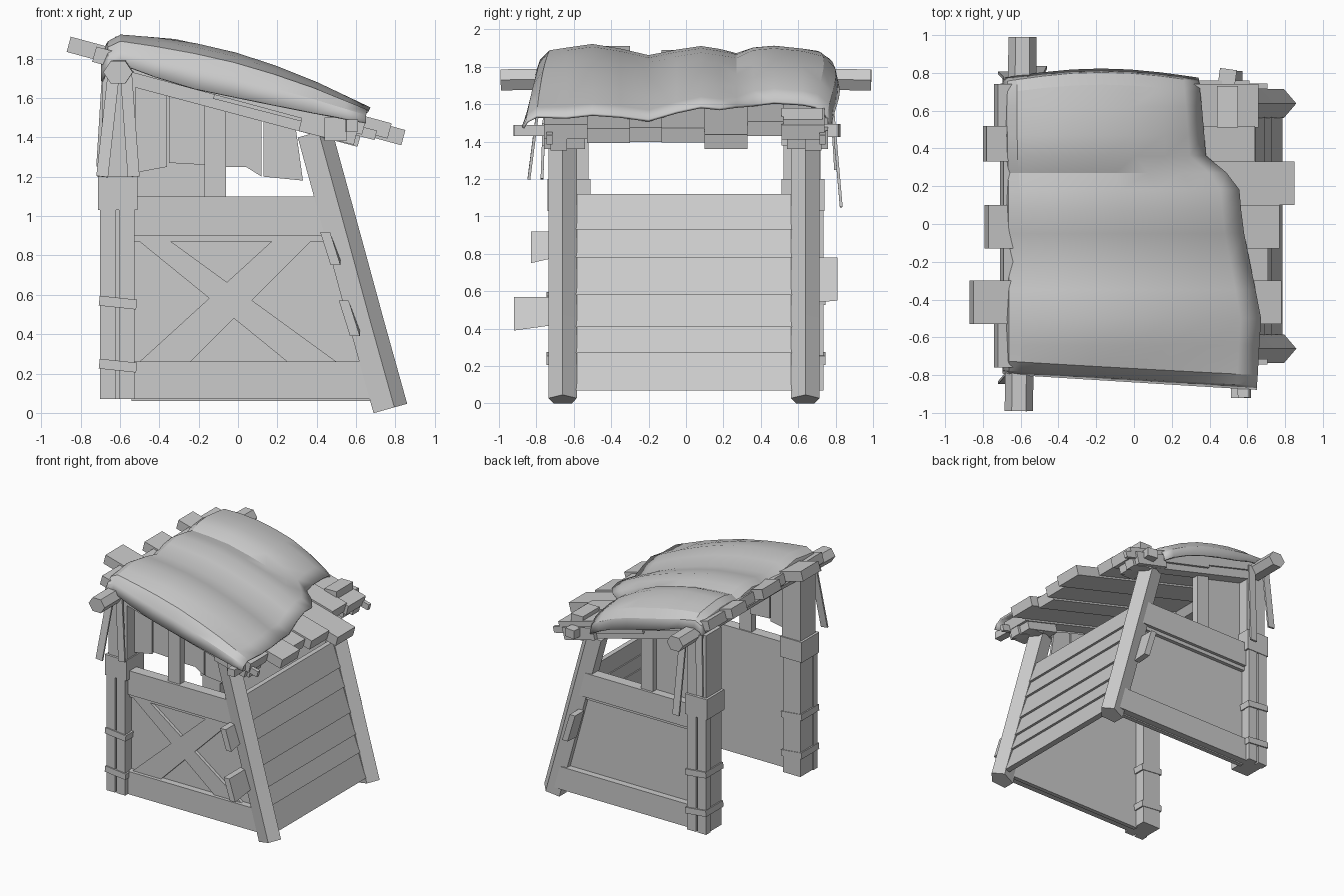
import bpy, bmesh, math
from mathutils import Vector

cube = bpy.data.objects.get("Cube")
if cube:
    bpy.data.objects.remove(cube, do_unlink=True)

GREY = (0.6, 0.6, 0.6, 1)
mat = bpy.data.materials.new("weathered grey")
mat.use_nodes = True
mat.diffuse_color = GREY
mat.node_tree.nodes["Principled BSDF"].inputs["Base Color"].default_value = GREY


def loft(name, rings, closed=True):
    """Skin a row of vertex rings; closed rings get end caps."""
    bm = bmesh.new()
    rows = [[bm.verts.new(p) for p in ring] for ring in rings]
    n = len(rows[0])
    for a, b in zip(rows, rows[1:]):
        for i in range(n if closed else n - 1):
            j = (i + 1) % n
            bm.faces.new((a[i], a[j], b[j], b[i]))
    if closed:
        bm.faces.new(rows[0])
        bm.faces.new(rows[-1])
    bmesh.ops.recalc_face_normals(bm, faces=bm.faces)
    me = bpy.data.meshes.new(name)
    bm.to_mesh(me)
    bm.free()
    ob = bpy.data.objects.new(name, me)
    bpy.context.collection.objects.link(ob)
    me.materials.append(mat)
    return ob


def plate(name, pts, y0, y1):
    """Extrude an x-z outline along y."""
    return loft(name, [[(x, y, z) for x, z in pts] for y in (y0, y1)])


def box(name, x, y, z):
    return plate(name, [(x[0], z[0]), (x[1], z[0]), (x[1], z[1]), (x[0], z[1])], *y)


def pole(name, path, rx, ry, sides=6, turn=0.0, up=(0, 1, 0)):
    """Sweep a polygon along a path; ry is measured along up."""
    path = [Vector(p) for p in path]
    rings = []
    for i, p in enumerate(path):
        d = (path[min(i + 1, len(path) - 1)] - path[max(i - 1, 0)]).normalized()
        u = d.cross(Vector(up)).normalized()
        v = u.cross(d)
        angles = [turn + math.tau * k / sides for k in range(sides)]
        rings.append([p + u * rx * math.cos(a) + v * ry * math.sin(a) for a in angles])
    return loft(name, rings)


def board(name, a, b, width, height, up=(0, 1, 0)):
    s = math.sqrt(0.5)
    return pole(name, [a, b], width * s, height * s, 4, math.pi / 4, up)


def lerp(table, x):
    if x <= table[0][0]:
        return table[0][1]
    for (x0, a), (x1, b) in zip(table, table[1:]):
        if x <= x1:
            return a + (b - a) * (x - x0) / (x1 - x0)
    return table[-1][1]


LEG = [(0.02, 0.765), (0.45, 0.645), (0.8, 0.55), (1.42, 0.38)]
def leg_x(z):
    return lerp(LEG, z)


# Front and back: post, leaning leg, framed wall and rafter
for side, word, leg_y in ((-1, "front", -0.66), (1, "back", 0.638)):
    def ys(a, b):
        return (side * a, side * b)

    pole(word + "_leaning_leg", [(x, leg_y, z) for z, x in LEG], 0.098, 0.08, 5, math.pi / 5)
    box(word + "_post_core", (-0.69, -0.53), ys(0.52, 0.7), (0.07, 1.05))
    box(word + "_post_top", (-0.69, -0.52), ys(0.52, 0.72), (1.03, 1.72))
    box(word + "_post_collar", (-0.71, -0.51), ys(0.51, 0.74), (1.03, 1.2))
    for x in (-0.7, -0.605):
        box(word + "_post_strip", (x, x + 0.08), ys(0.68, 0.735), (0.07, 1.05))
    for z in (0.25, 0.57):
        board(word + "_post_band", (-0.705, side * 0.63, z), (-0.515, side * 0.63, z - 0.02), 0.05, 0.23)

    def wall(name, z0, z1, a, b, x0=-0.54):
        plate(word + name, [(x0, z0), (leg_x(z0), z0), (leg_x(z1), z1), (x0, z1)], *ys(a, b))

    wall("_wall_panel", 0.06, 0.95, 0.61, 0.645)
    wall("_bottom_rail", 0.07, 0.26, 0.63, 0.7)
    wall("_middle_rail", 0.87, 0.91, 0.63, 0.675)
    wall("_top_rail", 0.9, 1.1, 0.61, 0.7)
    box(word + "_window_stick", (-0.17, -0.06), ys(0.62, 0.68), (1.08, 1.6))
    board(word + "_rafter", (-0.6, side * 0.68, 1.725), (0.62, side * 0.68, 1.4), 0.1, 0.09)
    board(word + "_rafter_trim", (-0.12, side * 0.73, 1.62), (0.7, side * 0.73, 1.41), 0.05, 0.03)
    board(word + "_leg_cap", (0.32, side * 0.65, 1.48), (0.6, side * 0.65, 1.41), 0.1, 0.22)

# Cross brace
for pts in ([(-0.5, 0.87), (-0.34, 0.87), (0.5, 0.26), (0.25, 0.26)],
            [(0.17, 0.87), (0.37, 0.87), (-0.24, 0.26), (-0.5, 0.26)]):
    plate("cross_brace", pts, -0.672, -0.64)

# Boards hanging in the window openings
plate("hanging_board", [(-0.52, 1.22), (-0.36, 1.25), (-0.36, 1.66), (-0.52, 1.7)], -0.62, -0.6)
plate("hanging_board", [(-0.35, 1.27), (-0.17, 1.26), (-0.17, 1.6), (-0.35, 1.65)], -0.62, -0.6)
plate("hanging_board", [(-0.07, 1.25), (0.04, 1.25), (0.12, 1.2), (0.12, 1.52), (-0.07, 1.58)], -0.62, -0.6)
plate("hanging_board", [(0.13, 1.2), (0.33, 1.18), (0.29, 1.47), (0.13, 1.52)], -0.62, -0.6)
plate("back_window_board", [(-0.52, 1.08), (-0.17, 1.08), (-0.17, 1.6), (-0.52, 1.7)], 0.6, 0.63)

# Leaning side wall planks, each lapping over the one below
SEAMS = [0.07, 0.27, 0.41, 0.58, 0.78, 0.93, 1.12]
for z0, z1 in zip(SEAMS, SEAMS[1:]):
    xa, xb = leg_x(z0) + 0.035, leg_x(z1) + 0.015
    plate("side_plank", [(xa - 0.05, z0), (xa, z0), (xb, z1), (xb - 0.04, z1)], -0.62, 0.6)

# Patch boards nailed to the leaning legs
for y0, y1, z0, z1 in ((-0.83, -0.7, 0.76, 0.92), (-0.92, -0.7, 0.4, 0.57), (0.81, 0.69, 0.56, 0.78)):
    tilt = 0.02 if y0 < 0 else -0.02
    xa, xb = leg_x(z0) - 0.05, leg_x(z1) - 0.06
    loft("patch_board", [[(xa - 0.04, y, z0 + t), (xa + 0.01, y, z0 + t), (xb + 0.01, y, z1), (xb - 0.04, y, z1)]
                         for y, t in ((y0, -0.01), (y1, tilt))])

# Ridge beam, and pegs and bindings where the roof meets the legs
pole("ridge_beam", [(-0.61, -0.99, 1.73), (-0.6, -0.3, 1.74), (-0.59, 0.99, 1.73)], 0.075, 0.065, 6, 0, (0, 0, 1))
board("eave_peg", (0.58, -0.92, 1.46), (0.57, -0.7, 1.46), 0.06, 0.06, (0, 0, 1))
board("eave_peg", (0.5, 0.82, 1.46), (0.47, 0.6, 1.46), 0.09, 0.07, (0, 0, 1))
for y, top in ((-0.66, 1.5), (0.62, 1.58)):
    box("eave_binding", (0.44, 0.55), (y - 0.11, y + 0.11), (1.38, top))

# Roof planks: front edge, back edge, upper end, lower end
PLANKS = [(-0.76, -0.53, -0.73, 0.64), (-0.53, -0.3, -0.86, 0.77), (-0.3, -0.13, -0.7, 0.7),
          (-0.13, 0.1, -0.78, 0.76), (0.1, 0.33, -0.7, 0.84), (0.33, 0.52, -0.79, 0.63), (0.51, 0.74, -0.73, 0.65)]
for i, (y0, y1, x0, x1) in enumerate(PLANKS):
    y, lift = (y0 + y1) / 2, 0.015 * (i % 2)
    board("roof_plank", (x0, y, 1.625 + lift - 0.27 * x0), (x1, y, 1.625 + lift - 0.27 * x1), 0.08, y1 - y0)

# Cloth cover with three soft humps and drooping edges
RIDGE = [(-0.69, 1.8), (-0.66, 1.88), (-0.6, 1.915), (-0.3, 1.89), (0, 1.82), (0.3, 1.72), (0.68, 1.54)]
FOLDS = [(-0.83, -0.26), (-0.81, -0.15), (-0.76, -0.06), (-0.64, -0.02), (-0.5, 0), (-0.35, -0.025),
         (-0.2, -0.06), (-0.05, -0.03), (0.08, -0.01), (0.18, -0.025), (0.27, -0.045), (0.36, -0.01),
         (0.47, 0), (0.62, -0.015), (0.72, -0.05), (0.78, -0.12), (0.8, -0.22)]
REACH = [(-0.8, 0.65), (-0.5, 0.67), (0, 0.57), (0.24, 0.55), (0.32, 0.38), (0.8, 0.34)]
SAG = [(-0.69, 0.45), (-0.3, 0.88), (0, 0.85), (0.3, 0.7), (0.66, 0.3)]
STEPS = [0, 0.025, 0.07, 0.2, 0.35, 0.5, 0.65, 0.8, 0.92, 1]
rows = []
for y, drop in FOLDS:
    row = []
    for t in STEPS:
        x = -0.69 + t * (lerp(REACH, y) + 0.69)
        spread = 0.95 + 0.1 * t if y < 0 else 0.96 + 0.06 * math.sin(math.pi * t)
        sag = drop * lerp(SAG, x) if abs(y) > 0.7 else drop
        curl = 0.08 * t ** 6 if y > 0.3 else 0
        row.append((x, y * spread if abs(y) > 0.7 else y, lerp(RIDGE, x) + sag - curl))
    rows.append(row)
cover = loft("cloth_cover", rows, closed=False)
thick = cover.modifiers.new("thickness", "SOLIDIFY")
thick.thickness = 0.015
thick.offset = 0
bpy.context.view_layer.objects.active = cover
cover.select_set(True)
bpy.ops.object.shade_smooth_by_angle(angle=math.radians(25))

# Loose strips hanging from the beam ends
for x0, x1, y0, y1, z in ((-0.63, -0.69, -0.77, -0.84, 1.2), (-0.57, -0.53, -0.75, -0.77, 1.2),
                          (-0.66, -0.69, 0.77, 0.8, 1.25), (-0.52, -0.49, 0.77, 0.83, 1.05)):
    board("hanging_strip", (x0, y0, 1.74), (x1, y1, z), 0.06, 0.015)
